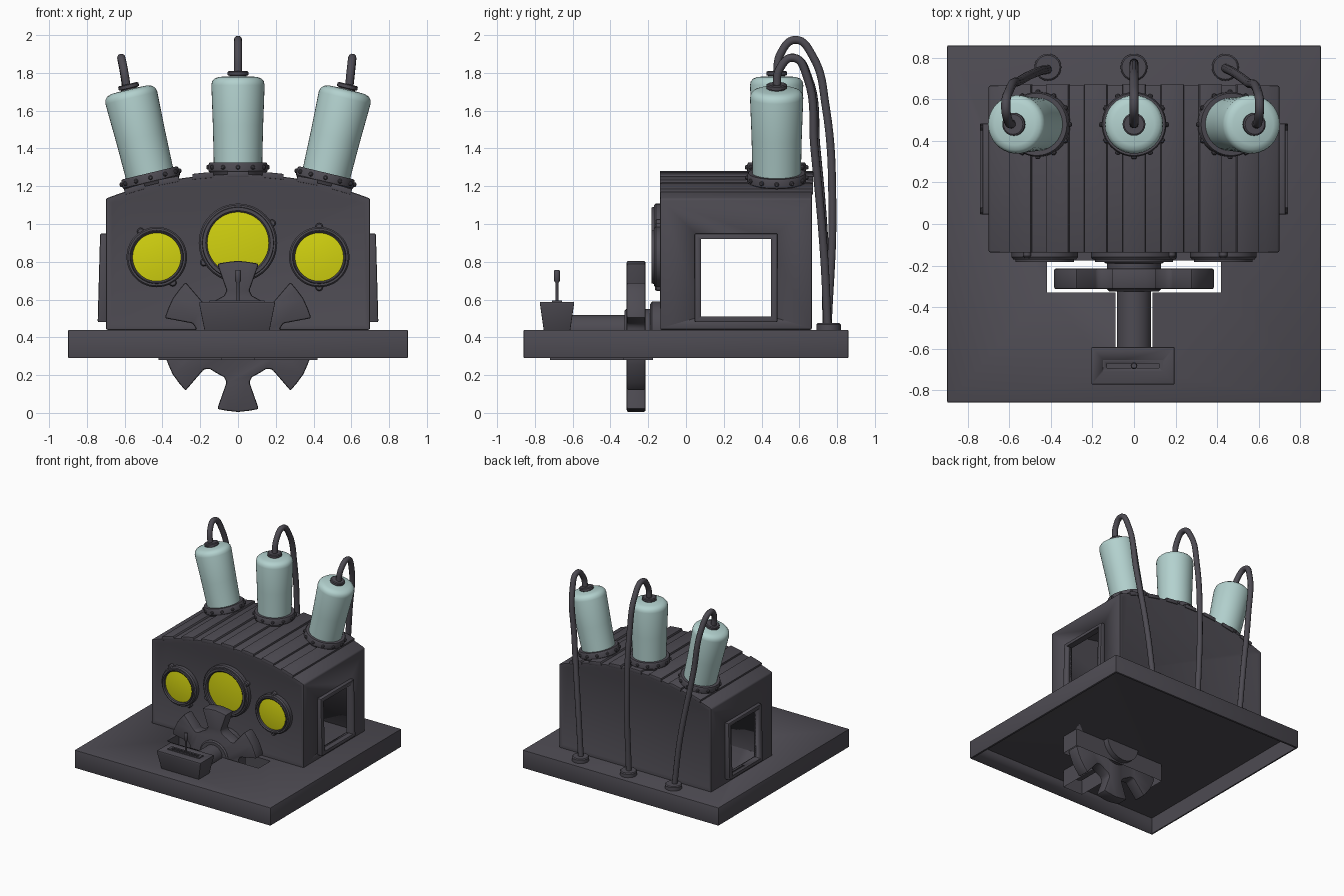
import bpy, bmesh
from math import sin, cos, asin, pi, radians
from mathutils import Matrix, Vector

if "Cube" in bpy.data.objects:
    bpy.data.objects.remove(bpy.data.objects["Cube"])


def material(name, rgb):
    m = bpy.data.materials.new(name)
    m.diffuse_color = (*rgb, 1)
    m.use_nodes = True
    m.node_tree.nodes["Principled BSDF"].inputs["Base Color"].default_value = m.diffuse_color
    return m


DARK = material("dark_metal", (0.075, 0.07, 0.085))
GLASS = material("pale_glass", (0.45, 0.64, 0.62))
YELLOW = material("yellow_glass", (0.65, 0.65, 0.005))


def activate(ob):
    bpy.ops.object.select_all(action='DESELECT')
    ob.select_set(True)
    bpy.context.view_layer.objects.active = ob


def finish(name, bm, mat=DARK, bevel=0):
    bmesh.ops.recalc_face_normals(bm, faces=bm.faces)
    me = bpy.data.meshes.new(name)
    bm.to_mesh(me)
    bm.free()
    ob = bpy.data.objects.new(name, me)
    bpy.context.collection.objects.link(ob)
    me.materials.append(mat)
    activate(ob)
    if bevel:
        mod = ob.modifiers.new("bevel", 'BEVEL')
        mod.width, mod.segments = bevel, 2
        mod.limit_method, mod.angle_limit = 'ANGLE', radians(35)
        bpy.ops.object.modifier_apply(modifier="bevel")
    bpy.ops.object.shade_smooth_by_angle(angle=radians(35))
    return ob


def prism(name, pts, axis, a, b, bevel=0, inset=None, caps=True):
    """Extrude a 2D outline along Y (x, z points) or Z (x, y points)."""
    bm = bmesh.new()
    put = (lambda p, t: (p[0], t, p[1])) if axis == 'Y' else (lambda p, t: (p[0], p[1], t))
    lo, hi = ([bm.verts.new(put(p, t)) for p in pts] for t in (a, b))
    n = len(pts)
    for i in range(n):
        bm.faces.new((lo[i], lo[(i + 1) % n], hi[(i + 1) % n], hi[i]))
    if caps:
        ends = [bm.faces.new(lo), bm.faces.new(hi)]
        bmesh.ops.recalc_face_normals(bm, faces=bm.faces)
        if inset:
            bmesh.ops.inset_individual(bm, faces=ends, thickness=inset[0], depth=inset[1])
    return finish(name, bm, bevel=bevel)


def box(name, x, y, z, bevel=0):
    return prism(name, [(x[0], y[0]), (x[1], y[0]), (x[1], y[1]), (x[0], y[1])], 'Z', *z, bevel)


def lathe(name, profile, matrix, mat=DARK, segs=40):
    """Spin (radius, height) points round local z."""
    bm = bmesh.new()
    vs = [bm.verts.new((r, 0, h)) for r, h in profile]
    edges = [bm.edges.new(p) for p in zip(vs, vs[1:])]
    bmesh.ops.spin(bm, geom=vs + edges, axis=(0, 0, 1), cent=(0, 0, 0), angle=2 * pi, steps=segs)
    bmesh.ops.remove_doubles(bm, verts=bm.verts, dist=1e-5)
    bmesh.ops.transform(bm, matrix=matrix, verts=bm.verts)
    return finish(name, bm, mat)


def cut(ob, cutter):
    activate(ob)
    mod = ob.modifiers.new("cut", 'BOOLEAN')
    mod.object, mod.operation, mod.solver = cutter, 'DIFFERENCE', 'EXACT'
    bpy.ops.object.modifier_apply(modifier="cut")
    bpy.data.objects.remove(cutter)


def cable(name, pts):
    cu = bpy.data.curves.new(name, 'CURVE')
    cu.dimensions, cu.bevel_depth, cu.bevel_resolution, cu.resolution_u = '3D', 0.022, 3, 8
    sp = cu.splines.new('BEZIER')
    sp.bezier_points.add(len(pts) - 1)
    for bp, p in zip(sp.bezier_points, pts):
        bp.co = p
        bp.handle_left_type = bp.handle_right_type = 'AUTO'
    cu.materials.append(DARK)
    ob = bpy.data.objects.new(name, cu)
    bpy.context.collection.objects.link(ob)
    activate(ob)
    bpy.ops.object.convert(target='MESH')
    bpy.ops.object.shade_smooth_by_angle(angle=radians(40))


FRONT = Matrix.Rotation(pi / 2, 4, 'X')   # local z points to -y
at = Matrix.Translation

# Hollow base plate with a T-shaped slot and its sleeve
base = box("base_plate", (-0.9, 0.9), (-0.86, 0.86), (0.29, 0.44), 0.006)
cut(base, box("hollow", (-0.885, 0.885), (-0.845, 0.845), (0.2, 0.425)))
slot = [(-0.42, -0.175), (-0.42, -0.33), (-0.09, -0.33), (-0.09, -0.72),
        (0.09, -0.72), (0.09, -0.33), (0.42, -0.33), (0.42, -0.175)]
cut(base, prism("slot", slot, 'Z', 0.2, 0.6))
prism("slot_sleeve", slot, 'Z', 0.28, 0.435, caps=False)

# Arched housing, hollow, with side windows
CZ, R = -0.68, 1.945


def arch(half, r, bottom, steps=20):
    a = asin(half / r)
    top = [(r * sin(a - 2 * a * i / steps), CZ + r * cos(a - 2 * a * i / steps)) for i in range(steps + 1)]
    return [(-half, bottom), (half, bottom)] + top


body = prism("housing", arch(0.7, R, 0.44), 'Y', -0.14, 0.67, 0.01, inset=(0.042, -0.012))
cut(body, prism("cavity", arch(0.68, R - 0.03, 0.40), 'Y', -0.11, 0.64))
cut(body, box("window_hole", (-1, 1), (0.08, 0.45), (0.51, 0.92)))
for side, s in (("left", -1), ("right", 1)):
    frame = prism(side + "_window_frame",
                  [(s * 0.685, 0.48), (s * 0.743, 0.48), (s * 0.73, 0.95), (s * 0.685, 0.95)],
                  'Y', 0.045, 0.485, 0.008)
    cut(frame, box("frame_hole", (-1, 1), (0.08, 0.45), (0.51, 0.92)))

# Roof slats
for i in range(-3, 4):
    c = i * 0.095
    pts = [(r * sin(c + d), CZ + r * cos(c + d))
           for r, ds in ((R - 0.015, (-0.03, 0.03)), (R + 0.015, (0.028, 0, -0.028))) for d in ds]
    prism(f"roof_slat_{i + 4}", pts, 'Y', -0.138, 0.672, 0.003)

# Round front lamps with pairs of lugs
for name, x, z, r, g, tilt in (("left", -0.43, 0.825, 0.16, 0.128, 122),
                               ("centre", 0, 0.90, 0.208, 0.163, 30),
                               ("right", 0.43, 0.825, 0.16, 0.128, 90)):
    m = at((x, -0.125, z)) @ FRONT
    lathe(name + "_lamp_ring", [(r, 0), (r, 0.035), (r - 0.008, 0.045), (r - 0.018, 0.045), (r - 0.02, 0.057),
                                (g + 0.008, 0.057), (g, 0.05), (g, 0.025)], m, segs=48)
    lathe(name + "_lamp_glass", [(g, 0.03), (g * 0.6, 0.037), (0, 0.04)], m, YELLOW, 48)
    for k in (0, 180):
        a = radians(tilt + k)
        lathe(f"{name}_lamp_lug_{k}", [(0, 0), (0.02, 0), (0.02, 0.03), (0.014, 0.038), (0, 0.038)],
              at((x + r * cos(a), -0.125, z + r * sin(a))) @ FRONT, segs=12)

# Glass tubes, bolted collars and caps, fanned along the roof arc
for name, a in (("left", -0.236), ("centre", 0), ("right", 0.236)):
    m = at((0, 0.48, CZ)) @ Matrix.Rotation(a, 4, 'Y')
    lathe(name + "_tube_collar", [(0.14, 1.91), (0.148, 1.95), (0.156, 1.96), (0.156, 1.995), (0.15, 2.006),
                                  (0.125, 2.006)], m)
    for k in range(12):
        t = 2 * pi * k / 12
        lathe(f"{name}_collar_bolt_{k + 1}", [(0.012, 0), (0.012, 0.01), (0.007, 0.016), (0, 0.016)],
              m @ at((0.152 * cos(t), 0.152 * sin(t), 1.98)) @ Matrix.Rotation(t, 4, 'Z')
              @ Matrix.Rotation(pi / 2, 4, 'Y'), segs=8)
    lathe(name + "_tube", [(0.128, 1.99), (0.133, 2.2), (0.141, 2.415), (0.137, 2.435), (0.124, 2.45),
                           (0.1, 2.459), (0, 2.463)], m, GLASS)
    lathe(name + "_tube_cap", [(0.045, 2.45), (0.045, 2.465), (0.055, 2.468), (0.055, 2.485), (0.048, 2.49),
                               (0, 2.49)], m, segs=24)

# Cables looping behind to floor sockets
cable("left_cable", [(-0.588, 0.48, 1.72), (-0.605, 0.495, 1.82), (-0.618, 0.57, 1.88), (-0.60, 0.645, 1.78),
                     (-0.55, 0.69, 1.4), (-0.46, 0.735, 0.85), (-0.415, 0.745, 0.45)])
cable("centre_cable", [(0, 0.48, 1.79), (0, 0.50, 1.90), (0, 0.58, 1.975), (0, 0.67, 1.89), (0, 0.74, 1.62),
                       (0, 0.775, 1.1), (0, 0.75, 0.45)])
cable("right_cable", [(0.588, 0.48, 1.72), (0.598, 0.495, 1.82), (0.605, 0.57, 1.88), (0.595, 0.64, 1.78),
                      (0.55, 0.68, 1.4), (0.48, 0.73, 0.85), (0.44, 0.75, 0.45)])
for name, x in (("left", -0.415), ("centre", 0), ("right", 0.44)):
    lathe(name + "_cable_socket", [(0.065, 0.43), (0.065, 0.468), (0.058, 0.475), (0, 0.475)],
          at((x, 0.755, 0)), segs=24)

# Six-toothed wheel, hub and shaft
wheel = []
for k in range(6):
    for r, d in ((0.225, -30), (0.228, -19), (0.25, -14), (0.40, -16), (0.398, -8), (0.40, 0),
                 (0.398, 8), (0.40, 16), (0.25, 14), (0.228, 19)):
        a = radians(90 + k * 60 + d)
        wheel.append((r * cos(a), 0.405 + r * sin(a)))
prism("toothed_wheel", wheel, 'Y', -0.314, -0.214, 0.01)
lathe("wheel_hub", [(0, -0.195), (0.12, -0.195), (0.13, -0.185), (0.13, -0.06), (0, -0.06)][::-1],
      at((0, -0.13, 0.42)) @ Matrix.Rotation(-pi / 2, 4, 'X'))
lathe("wheel_bearing", [(0, 0), (0.15, 0), (0.15, 0.05), (0.135, 0.06), (0, 0.06)],
      at((0, -0.13, 0.44)) @ FRONT)
lathe("wheel_shaft", [(0, 0), (0.083, 0), (0.083, 0.47), (0, 0.47)], at((0, -0.2, 0.435)) @ FRONT)

# Tapered control box with slot and lever
bm = bmesh.new()
rings = [[bm.verts.new((sx * hx - 0.005, -0.683 + sy * hy, z)) for sx, sy in ((-1, -1), (1, -1), (1, 1), (-1, 1))]
         for hx, hy, z in ((0.172, 0.07, 0.435), (0.2, 0.09, 0.575), (0.2, 0.09, 0.588))]
bm.faces.new(rings[0])
bm.faces.new(rings[-1])
for lo, hi in zip(rings, rings[1:]):
    for i in range(4):
        bm.faces.new((lo[i], lo[(i + 1) % 4], hi[(i + 1) % 4], hi[i]))
control = finish("control_box", bm, bevel=0.004)
cut(control, box("lever_slot", (-0.13, 0.12), (-0.693, -0.673), (0.53, 0.7)))
plate = box("slot_plate", (-0.15, 0.14), (-0.71, -0.656), (0.58, 0.595))
cut(plate, box("plate_slot", (-0.13, 0.12), (-0.693, -0.673), (0.5, 0.7)))
lathe("lever", [(0, 0.52), (0.009, 0.52), (0.009, 0.69), (0.016, 0.70), (0.016, 0.75), (0.012, 0.757), (0, 0.757)],
      at((0, -0.683, 0)), segs=16)
